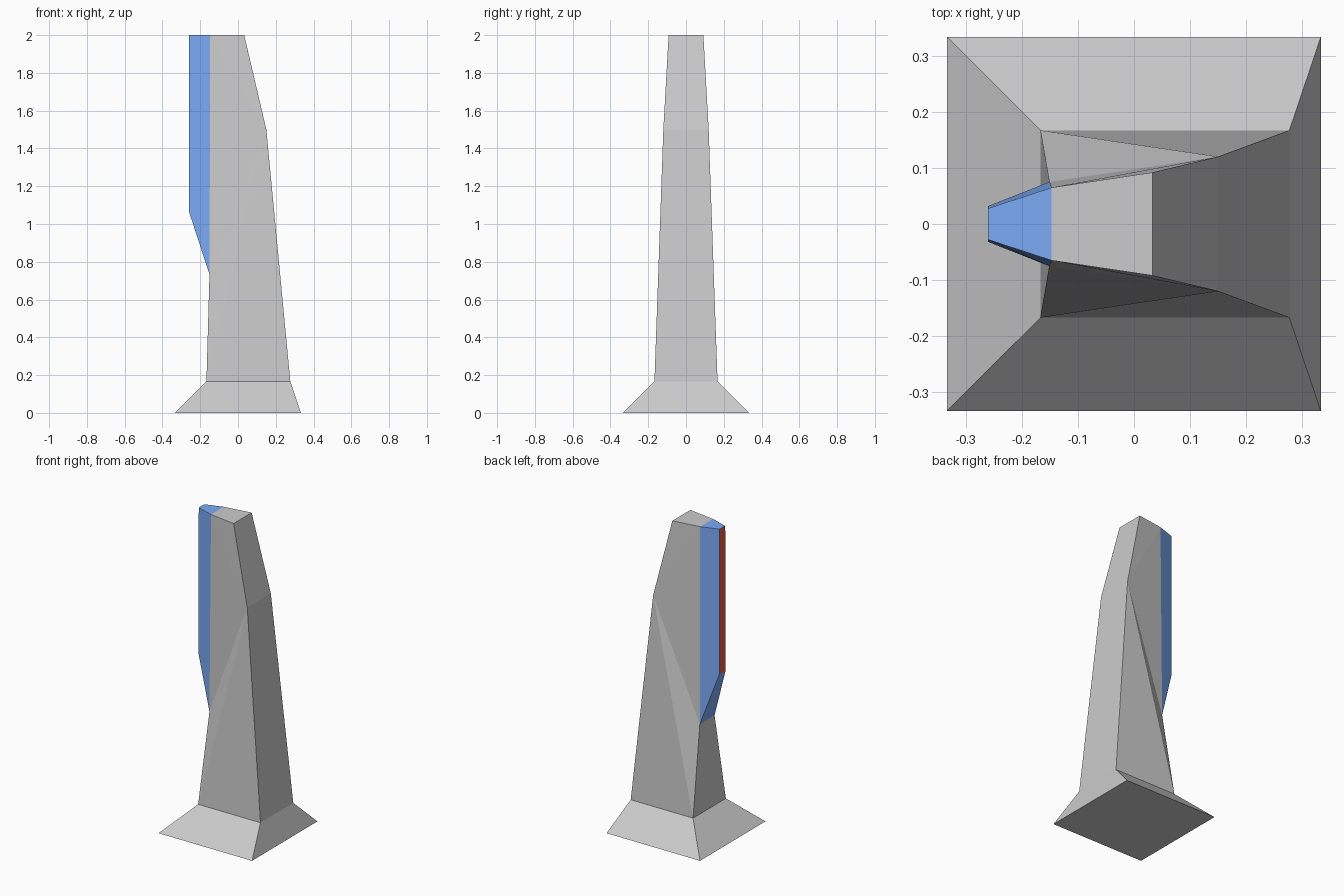
import bpy

if "Cube" in bpy.data.objects:
    bpy.data.objects.remove(bpy.data.objects["Cube"])


def material(name, color):
    mat = bpy.data.materials.new(name)
    mat.diffuse_color = color
    mat.use_nodes = True
    mat.node_tree.nodes["Principled BSDF"].inputs["Base Color"].default_value = mat.diffuse_color
    return mat


def mirrored_part(name, profile, sides, strips, mats=(), accent=None):
    """Mirror a counter-clockwise side profile (x, half width, z) across y = 0.
    sides: flank polygons; strips: profile edges bridged from front to back."""
    n = len(profile)
    verts = [(x, -y, z) for x, y, z in profile] + [(x, y, z) for x, y, z in profile]
    faces = [(i, i + n, (i + 1) % n + n, (i + 1) % n) for i in strips]
    for side in sides:
        faces += [tuple(side), tuple(i + n for i in reversed(side))]
    mesh = bpy.data.meshes.new(name)
    mesh.from_pydata(verts, [], faces)
    for mat in mats:
        mesh.materials.append(mat)
    if accent is not None:
        mesh.polygons[strips.index(accent)].material_index = 1
    obj = bpy.data.objects.new(name, mesh)
    bpy.context.collection.objects.link(obj)
    return obj


blue = material("blue", (0.2, 0.4, 0.92, 1))
red = material("red", (0.8, 0.1, 0.06, 1))

# Corners shared by the pillar and the fin
low = (-0.151, 0.075, 0.733)
high = (-0.147, 0.065, 2.0)

# Flared square foot
mirrored_part("flared_base",
              [(-0.333, 0.333, 0), (0.333, 0.333, 0),
               (0.277, 0.167, 0.167), (-0.167, 0.167, 0.167)],
              [(0, 1, 2, 3)], [0, 1, 3])

# Tapering pillar with faceted flanks, open where the fin joins
mirrored_part("pillar",
              [(-0.167, 0.167, 0.167), (0.277, 0.167, 0.167), (0.15, 0.12, 1.5),
               (0.033, 0.092, 2.0), high, low],
              [(0, 1, 2), (0, 2, 5), (5, 2, 4), (2, 3, 4)], [1, 2, 3, 5])

# Blue fin with a red outer edge
mirrored_part("fin",
              [low, high, (-0.26, 0.028, 2.0), (-0.26, 0.032, 1.067)],
              [(0, 1, 2, 3)], [1, 2, 3], (blue, red), accent=2)
